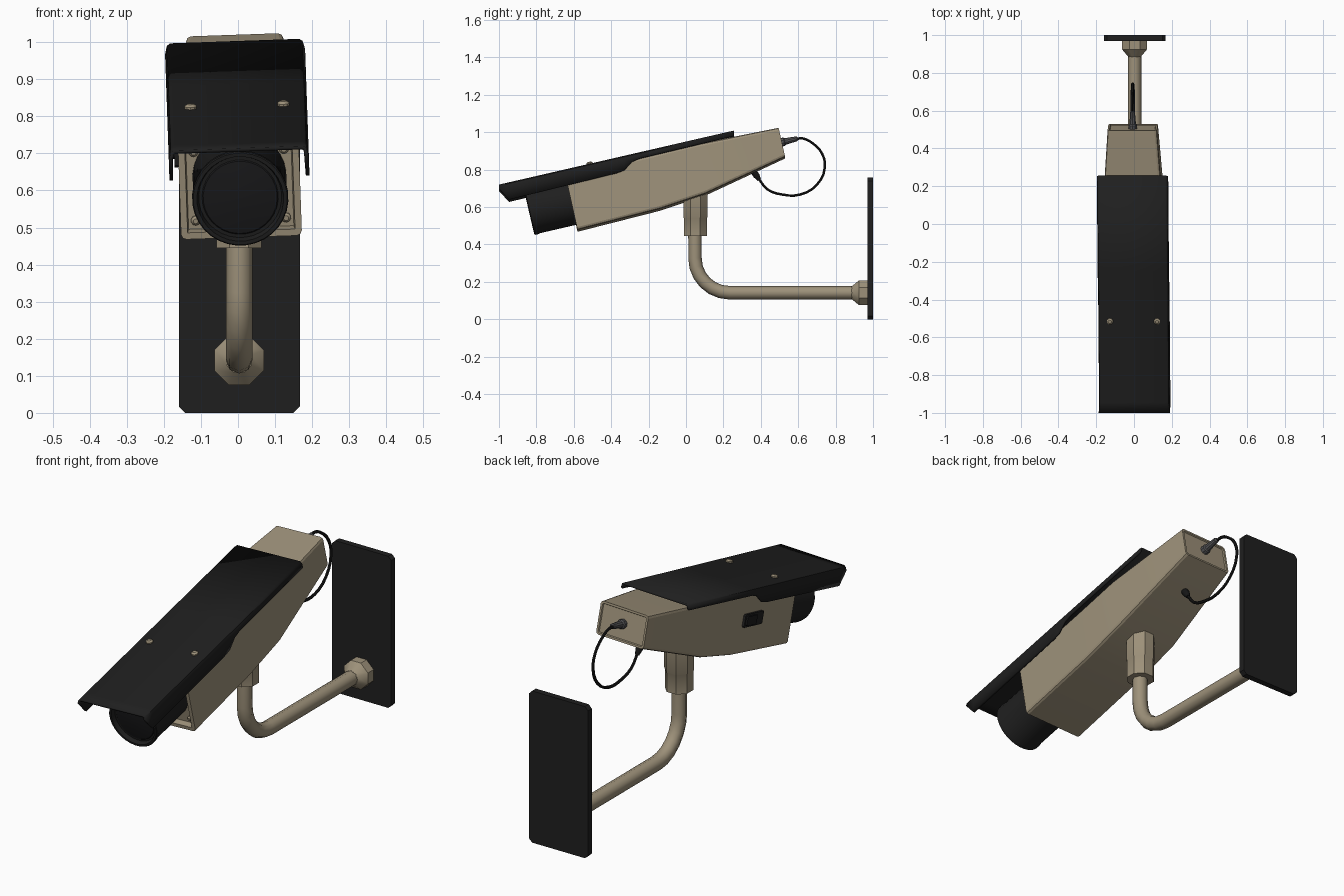
import bpy, bmesh, math
from mathutils import Vector, Matrix

if "Cube" in bpy.data.objects:
    bpy.data.objects.remove(bpy.data.objects["Cube"])


def material(name, rgb):
    m = bpy.data.materials.new(name)
    m.diffuse_color = (*rgb, 1)
    m.use_nodes = True
    m.node_tree.nodes["Principled BSDF"].inputs["Base Color"].default_value = m.diffuse_color
    return m


BEIGE = material("beige paint", (0.34, 0.285, 0.195))
BLACK = material("black metal", (0.0135, 0.0135, 0.0135))
LENS = material("lens black", (0.010, 0.010, 0.011))
GREY = material("grey plug", (0.09, 0.09, 0.095))
CABLE = material("cable rubber", (0.008, 0.008, 0.008))

TILT = math.radians(13)
AXIS = Vector((0, math.cos(TILT), math.sin(TILT)))      # camera axis, front to back
UP = Vector((0, -math.sin(TILT), math.cos(TILT)))
# the camera head leans slightly to one side
PIVOT = Matrix.Translation((0, 0, 0.75))
ROLL = PIVOT @ Matrix.Rotation(math.radians(-2), 4, 'Y') @ PIVOT.inverted()


def finish(name, bm, mat, roll=False, angle=35, fix=True):
    if fix:
        bmesh.ops.recalc_face_normals(bm, faces=bm.faces)
    if roll:
        bm.transform(ROLL)
    me = bpy.data.meshes.new(name)
    bm.to_mesh(me)
    bm.free()
    me.materials.append(mat)
    me.shade_smooth()
    me.set_sharp_from_angle(angle=math.radians(angle))
    ob = bpy.data.objects.new(name, me)
    bpy.context.collection.objects.link(ob)
    return ob


def lathe(name, profile, origin, direction, sides, mat, roll=False, angle=35):
    """Spin (radius, height) points about a direction; ends are capped."""
    bm = bmesh.new()
    q = Vector(direction).to_track_quat('Z', 'Y')
    rings = []
    for r, t in profile:
        ring = []
        for k in range(sides):
            a = 2 * math.pi * (k + 0.5) / sides
            p = Vector((r * math.cos(a), r * math.sin(a), t))
            ring.append(bm.verts.new(q @ p + Vector(origin)))
        rings.append(ring)
    for a, b in zip(rings, rings[1:]):
        for k in range(sides):
            n = (k + 1) % sides
            bm.faces.new((a[k], a[n], b[n], b[k]))
    bm.faces.new(rings[0][::-1])
    bm.faces.new(rings[-1])
    return finish(name, bm, mat, roll, angle)


def box(name, centre, size, mat, bevel=0.0, tilt=0.0, roll=False):
    bm = bmesh.new()
    bmesh.ops.create_cube(bm, size=1, matrix=Matrix.Diagonal((*size, 1)))
    if bevel:       # round only the edges running along the thin axis
        ax = min(range(3), key=lambda i: size[i])
        es = [e for e in bm.edges
              if abs(e.verts[0].co[ax] - e.verts[1].co[ax]) > 1e-5]
        bmesh.ops.bevel(bm, geom=es, offset=bevel, segments=1, affect='EDGES')
    bm.transform(Matrix.Translation(centre) @ Matrix.Rotation(tilt, 4, 'X'))
    return finish(name, bm, mat, roll)


def tube(name, pts, radius, mat, res, smooth_path=False, roll=False):
    cu = bpy.data.curves.new(name + "_path", 'CURVE')
    cu.dimensions = '3D'
    cu.bevel_depth = radius
    cu.bevel_resolution = res
    cu.use_fill_caps = True
    if smooth_path:
        sp = cu.splines.new('BEZIER')
        sp.bezier_points.add(len(pts) - 1)
        sp.resolution_u = 3
        for b, p in zip(sp.bezier_points, pts):
            b.co = p
            b.handle_left_type = b.handle_right_type = 'AUTO'
    else:
        sp = cu.splines.new('POLY')
        sp.points.add(len(pts) - 1)
        for b, p in zip(sp.points, pts):
            b.co = (*p, 1)
    tmp = bpy.data.objects.new(name + "_path", cu)
    bpy.context.collection.objects.link(tmp)
    dg = bpy.context.evaluated_depsgraph_get()
    me = bpy.data.meshes.new_from_object(tmp.evaluated_get(dg))
    bm = bmesh.new()
    bm.from_mesh(me)
    bpy.data.objects.remove(tmp)
    for f in bm.faces:
        f.material_index = 0
    return finish(name, bm, mat, roll, 50)


# wall plate, flange, bent arm and socket
box("wall_plate", (0.004, 0.985, 0.3785), (0.326, 0.03, 0.757), BLACK, 0.017)
lathe("wall_flange", [(0.036, 0), (0.072, 0.04), (0.072, 0.09)],
      (0.003, 0.885, 0.142), (0, 1, 0), 8, BEIGE)
bend = [(0.003, 0.048, 0.50)]
for i in range(7):
    a = math.radians(90 * i / 6)
    bend.append((0.003, 0.048 + 0.185 * (1 - math.cos(a)), 0.327 - 0.185 * math.sin(a)))
bend.append((0.003, 0.90, 0.142))
tube("bent_arm", bend, 0.036, BEIGE, 2)
lathe("arm_socket", [(0.066, 0), (0.066, 0.095), (0.069, 0.10), (0.069, 0.26)],
      (0.003, 0.05, 0.445), (0, 0, 1), 8, BEIGE)

# camera housing: sections of (top y, top z, bottom y, bottom z, half width)
SECTIONS = [(-0.645, 0.765, -0.58, 0.473, 0.163),
            (-0.20, 0.868, -0.14, 0.585, 0.163),
            (0.03, 0.925, 0.10, 0.665, 0.163),
            (0.495, 1.02, 0.53, 0.864, 0.131)]
bm = bmesh.new()
rings = []
for ty, tz, by, bz, w in SECTIONS:
    rings.append([bm.verts.new(p) for p in
                  ((-w, by, bz), (w, by, bz), (w, ty, tz), (-w, ty, tz))])
for a, b in zip(rings, rings[1:]):
    for k in range(4):
        n = (k + 1) % 4
        bm.faces.new((a[k], a[n], b[n], b[k]))
bm.faces.new(rings[0])
bm.faces.new(rings[-1])
bmesh.ops.recalc_face_normals(bm, faces=bm.faces)
long_edges = [bm.edges.get((a[k], b[k])) for a, b in zip(rings, rings[1:]) for k in range(4)]
bmesh.ops.bevel(bm, geom=long_edges, offset=0.014, segments=2, profile=0.5, affect='EDGES')
bm.normal_update()
front = min(bm.faces, key=lambda f: f.normal.y)
back = max(bm.faces, key=lambda f: f.normal.y)
for f, rim, depth in ((front, 0.018, 0.03), (back, 0.010, 0.006)):
    bmesh.ops.inset_region(bm, faces=[f], thickness=rim, use_even_offset=True)
    bmesh.ops.inset_region(bm, faces=[f], thickness=0.003, depth=-depth, use_even_offset=True)
finish("housing", bm, BEIGE, True, 12, fix=False)

# sun shield: (y, lower edge z) stations, folded sheet with a stepped skirt
STATIONS = [(-1.0, 0.692), (-0.945, 0.634), (-0.37, 0.775), (-0.33, 0.79),
            (-0.29, 0.835), (-0.25, 0.853), (0.255, 0.974)]


def shield_top(y):
    return 0.714 + 0.2303 * (y + 1)


bm = bmesh.new()
rows = []
for y, low in STATIONS:
    t = shield_top(y)
    half = [(0.189, low), (0.186, t - 0.016), (0.183, t - 0.006), (0.174, t)]
    pts = [(-x, z) for x, z in half] + [(x, z) for x, z in reversed(half)]
    rows.append([bm.verts.new((x, y, z)) for x, z in pts])
for a, b in zip(rows, rows[1:]):
    for j in range(7):
        bm.faces.new((a[j], a[j + 1], b[j + 1], b[j]))
shield = finish("sun_shield", bm, BLACK, True, 35, fix=False)
solid = shield.modifiers.new("thickness", 'SOLIDIFY')
solid.thickness = 0.010
solid.offset = -1

# shield screws and front face rivets
for side, tag in ((-1, "left"), (1, "right")):
    lathe("shield_screw_" + tag, [(0.017, -0.004), (0.017, 0.006), (0.009, 0.012)],
          (side * 0.125, -0.515, shield_top(-0.515)), UP, 10, BEIGE, True)
    for h, end in ((0.045, "lower"), (0.235, "upper")):
        p = Vector((side * 0.122, -0.58, 0.473)) + UP * h + AXIS * 0.034
        lathe("front_rivet_%s_%s" % (end, tag), [(0.013, 0), (0.013, 0.010), (0.007, 0.016)],
              p, -AXIS, 10, BEIGE, True)

# lens barrel with a recessed glass
LENS_FRONT = Vector((0, -0.839, 0.577))
lathe("lens_barrel", [(0.127, 0.33), (0.127, 0.03), (0.130, 0.02), (0.130, 0.003), (0.127, 0),
                      (0.117, 0), (0.112, 0.022), (0.02, 0.022)],
      LENS_FRONT, AXIS, 32, BLACK, True)
lathe("lens_glass", [(0.104, 0.023), (0.100, 0.019), (0.06, 0.013), (0.01, 0.010)],
      LENS_FRONT, AXIS, 32, LENS, True)

# side switch on the left of the housing
box("switch_plate", (-0.167, -0.29, 0.714), (0.014, 0.15, 0.062), BLACK, 0.006, TILT, True)
box("switch_button", (-0.176, -0.265, 0.720), (0.012, 0.08, 0.045), LENS, 0.006, TILT, True)

# rear cable with a plug at each end
lathe("rear_plug", [(0.023, 0), (0.023, 0.025), (0.018, 0.03), (0.013, 0.095), (0.008, 0.10)],
      (0, 0.50, 0.944), AXIS, 10, GREY, True)
loop = [(0.585, 0.964), (0.625, 0.967), (0.675, 0.943), (0.728, 0.885), (0.742, 0.81),
        (0.70, 0.72), (0.61, 0.667), (0.515, 0.667), (0.435, 0.695), (0.39, 0.75), (0.365, 0.78)]
tube("cable", [(-0.004, y, z) for y, z in loop], 0.0075, CABLE, 1, True, True)
lathe("lower_plug", [(0.017, -0.01), (0.017, 0.018), (0.010, 0.045)],
      (-0.004, 0.367, 0.783), (0, 0.55, -0.83), 10, CABLE, True)
